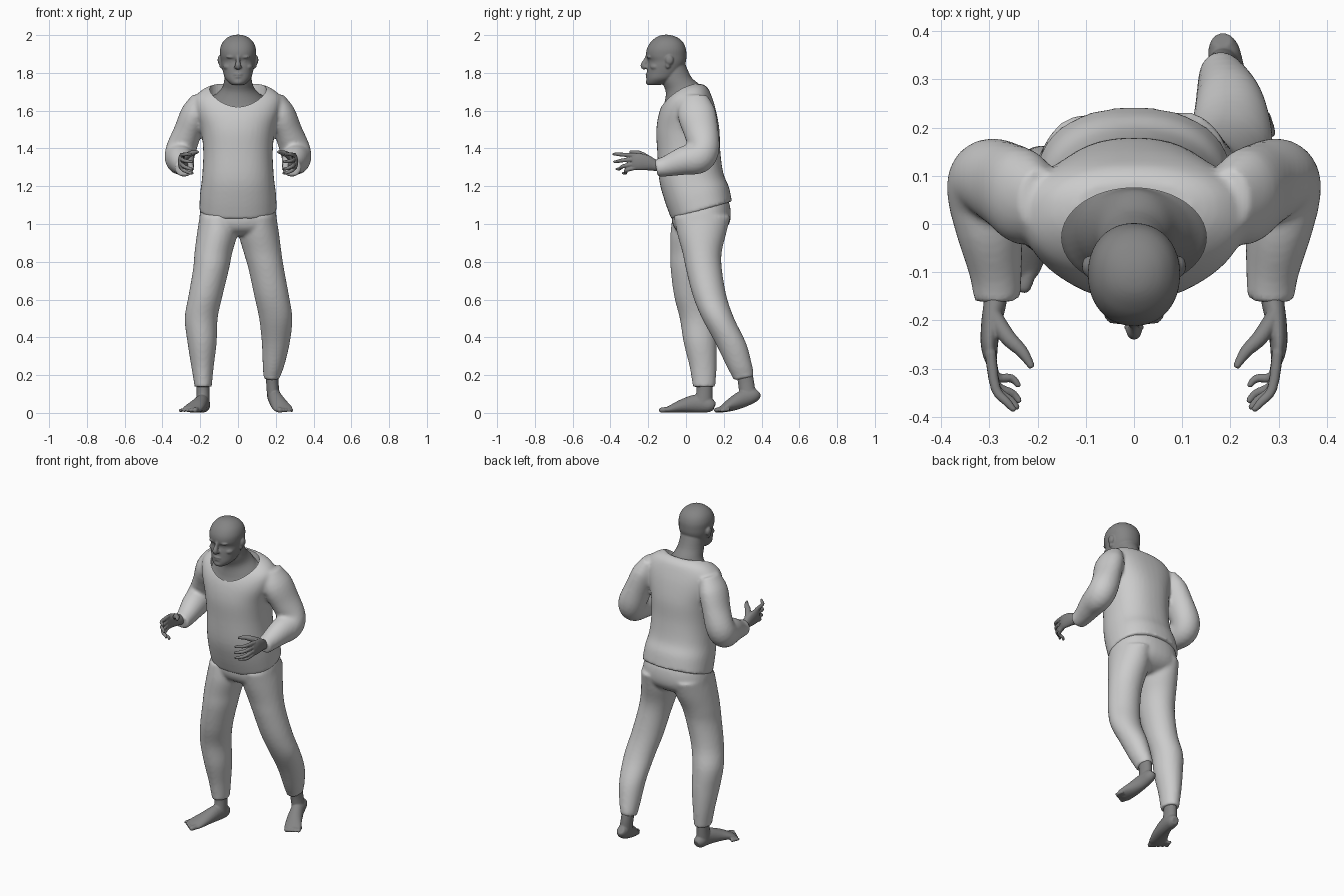
import bpy, bmesh, math
from mathutils import Vector, Matrix

skin = bpy.data.materials.new("skin")
skin.diffuse_color = (0.23, 0.23, 0.23, 1)


def smooth_rows(rows, k=4):
    """Catmull-Rom interpolation of ring rows."""
    out = []
    for i in range(len(rows) - 1):
        p0, p1, p2 = rows[max(i - 1, 0)], rows[i], rows[i + 1]
        p3 = rows[min(i + 2, len(rows) - 1)]
        for j in range(k):
            t = j / k
            out.append([0.5 * (2 * b + (c - a) * t + (2 * a - 5 * b + 4 * c - d) * t * t
                               + (3 * b - a - 3 * c + d) * t ** 3)
                        for a, b, c, d in zip(p0, p1, p2, p3)])
    out.append(list(rows[-1]))
    return out


def skin_rings(bm, rings):
    loops = [[bm.verts.new(p) for p in r] for r in rings]
    for a, b in zip(loops, loops[1:]):
        n = len(a)
        for i in range(n):
            bm.faces.new((a[i], a[(i + 1) % n], b[(i + 1) % n], b[i]))
    bm.faces.new(loops[0])
    bm.faces.new(loops[-1][::-1])


def circle(n, e=2.0):
    f = lambda v: math.copysign(abs(v) ** (2 / e), v)
    return [(f(math.cos(2 * math.pi * i / n)), f(math.sin(2 * math.pi * i / n))) for i in range(n)]


def stack(bm, rows, e=2.0, n=40):
    """Level rings: x, y, z, half width, half depth, slope towards the back."""
    skin_rings(bm, [[(x + a * c, y + b * s, z + k * b * s) for c, s in circle(n, e)]
                    for x, y, z, a, b, k in smooth_rows(rows)])


def tube(bm, rows, n=20):
    """Rings square to a path: x, y, z, half width, half height."""
    rows = smooth_rows(rows)
    pts = [Vector(r[:3]) for r in rows]
    rings = []
    for i, r in enumerate(rows):
        t = (pts[min(i + 1, len(pts) - 1)] - pts[max(i - 1, 0)]).normalized()
        s = (Vector((1, 0, 0)) - t * t.x).normalized()
        w = t.cross(s)
        rings.append([pts[i] + s * r[3] * c + w * r[4] * q for c, q in circle(n)])
    skin_rings(bm, rings)


def ball(bm, c, s):
    m = Matrix.Translation(c) @ Matrix.Diagonal((*s, 1))
    bmesh.ops.create_uvsphere(bm, u_segments=20, v_segments=12, radius=1, matrix=m)


def finish(bm, name, voxel, iters, mat=None):
    bmesh.ops.recalc_face_normals(bm, faces=bm.faces)
    me = bpy.data.meshes.new(name)
    bm.to_mesh(me)
    bm.free()
    ob = bpy.data.objects.new(name, me)
    bpy.context.collection.objects.link(ob)
    if mat:
        me.materials.append(mat)
    r = ob.modifiers.new("fuse", 'REMESH')
    r.mode, r.voxel_size, r.use_smooth_shade = 'VOXEL', voxel, True
    s = ob.modifiers.new("soften", 'SMOOTH')
    s.factor, s.iterations = 0.5, iters
    return ob


# Shirt: torso and two bent sleeves
bm = bmesh.new()
stack(bm, [(0, .083, 1.072, .205, .160, .30), (0, .057, 1.16, .201, .170, .22),
           (0, .028, 1.25, .190, .170, .10), (0, .015, 1.38, .184, .167, 0),
           (0, .010, 1.50, .196, .167, 0), (0, .010, 1.60, .225, .149, 0),
           (0, .018, 1.67, .228, .120, 0), (0, .032, 1.718, .178, .085, 0),
           (0, .040, 1.74, .12, .05, 0)], e=2.3)
for s in (-1, 1):
    tube(bm, [(s * .195, .045, 1.67, .045, .07), (s * .228, .055, 1.59, .072, .10),
              (s * .266, .08, 1.49, .074, .092), (s * .300, .095, 1.40, .080, .082),
              (s * .310, .065, 1.352, .078, .085), (s * .300, -.01, 1.335, .070, .076),
              (s * .287, -.10, 1.307, .055, .056), (s * .284, -.157, 1.295, .049, .046)], 28)
shirt = finish(bm, "shirt", .010, 5)

# Neck opening cut from the shirt
bpy.ops.mesh.primitive_cylinder_add(vertices=64, radius=1, depth=.5, location=(0, -.028, 1.80))
cutter = bpy.context.object
cutter.name = "neck_opening_cutter"
cutter.scale = (.15, .103, 1)
cutter.hide_render = True
cutter.display_type = 'WIRE'
cut = shirt.modifiers.new("neck_opening", 'BOOLEAN')
cut.object, cut.operation, cut.solver = cutter, 'DIFFERENCE', 'EXACT'

# Trousers: pelvis, forward leg (-x) and trailing leg (+x)
bm = bmesh.new()
stack(bm, [(0, .065, 1.17, .17, .135, 0), (0, .080, 1.10, .193, .152, 0),
           (0, .080, 1.02, .206, .155, 0), (0, .075, .97, .195, .13, 0),
           (0, .07, .94, .12, .08, 0)], e=2.3)
stack(bm, [(-.105, .078, 1.04, .098, .150, 0), (-.11, .060, .95, .107, .142, 0),
           (-.13, .040, .85, .100, .122, 0), (-.143, .030, .76, .095, .111, 0),
           (-.172, .035, .62, .090, .098, 0), (-.195, .060, .50, .087, .093, 0),
           (-.190, .075, .37, .077, .087, 0), (-.188, .090, .25, .060, .072, 0),
           (-.185, .095, .16, .048, .062, 0), (-.185, .095, .138, .046, .060, 0)])
stack(bm, [(.105, .085, 1.04, .098, .150, 0), (.11, .083, .95, .107, .130, 0),
           (.13, .085, .85, .100, .104, 0), (.15, .095, .76, .094, .095, 0),
           (.178, .125, .62, .092, .089, 0), (.200, .170, .50, .088, .085, 0),
           (.200, .237, .37, .074, .081, 0), (.188, .283, .25, .057, .066, .1),
           (.180, .302, .20, .046, .056, .2), (.180, .306, .182, .044, .053, .2)])
finish(bm, "trousers", .010, 5)

# Head and neck: x, y from front and back limits
bm = bmesh.new()
head = [(1.735, .028, -.20, -.14), (1.747, .047, -.208, -.10), (1.77, .068, -.209, -.06),
        (1.80, .078, -.207, -.03), (1.835, .086, -.204, -.010), (1.862, .090, -.200, 0),
        (1.89, .094, -.211, .002), (1.925, .095, -.208, 0), (1.958, .084, -.191, -.013),
        (1.983, .062, -.165, -.038), (1.997, .035, -.14, -.07), (2.002, .012, -.115, -.095)]
stack(bm, [(0, (f + b) / 2, z, w, (b - f) / 2, 0) for z, w, f, b in head], e=2.15)
stack(bm, [(0, -.065, 1.85, .066, .060, 0), (0, -.050, 1.77, .072, .078, .1),
           (0, -.020, 1.72, .085, .087, .25), (0, -.020, 1.675, .122, .096, .4),
           (0, -.025, 1.63, .160, .116, .5), (0, 0, 1.50, .12, .11, 0)])
tube(bm, [(0, -.200, 1.892, .009, .012), (0, -.212, 1.865, .010, .014),
          (0, -.224, 1.838, .016, .017), (0, -.212, 1.823, .012, .010)], 16)
ball(bm, (0, -.203, 1.792), (.025, .012, .007))
ball(bm, (0, -.202, 1.779), (.022, .012, .007))
ball(bm, (0, -.196, 1.752), (.026, .017, .016))
for s in (-1, 1):
    ball(bm, (s * .034, -.192, 1.884), (.028, .017, .008))   # brow
    ball(bm, (s * .033, -.182, 1.862), (.014, .014, .010))   # eye
    ball(bm, (s * .050, -.160, 1.832), (.028, .030, .018))   # cheekbone
    ball(bm, (s * .012, -.213, 1.831), (.009, .010, .008))   # nostril
    ball(bm, (s * .094, -.088, 1.868), (.014, .022, .026))   # ear
    ball(bm, (s * .089, -.096, 1.843), (.010, .014, .020))   # ear lobe
finish(bm, "head_and_neck", .005, 2, skin)

# Hands: palms facing inwards, fingers curling in
for s, side in ((-1, "right"), (1, "left")):
    bm = bmesh.new()
    tube(bm, [(s * .286, -.10, 1.302, .026, .030), (s * .288, -.16, 1.310, .024, .030),
              (s * .296, -.205, 1.323, .021, .040), (s * .300, -.25, 1.330, .018, .045),
              (s * .297, -.283, 1.331, .013, .042)])
    for z0, z1, x1, y1 in ((1.365, 1.370, .247, -.388), (1.343, 1.330, .240, -.384),
                           (1.320, 1.292, .236, -.370), (1.299, 1.270, .238, -.338)):
        ym = (-.27 + y1) / 2
        tube(bm, [(s * .298, -.265, z0, .012, .012), (s * .287, ym - .012, (z0 + z1) / 2, .0105, .0105),
                  (s * (x1 + .016), y1 + .018, z1, .009, .009), (s * x1, y1, z1, .006, .006)], 12)
    tube(bm, [(s * .292, -.19, 1.338, .018, .020), (s * .262, -.235, 1.366, .017, .017),
              (s * .232, -.265, 1.378, .013, .013), (s * .211, -.298, 1.382, .007, .007)], 12)
    finish(bm, side + "_hand", .004, 2, skin)


# Feet: ankle, sole path, five toes between big and little toe
def foot(name, ankle, sole, big, little, reach):
    bm = bmesh.new()
    stack(bm, ankle, n=24)
    tube(bm, sole)
    for i in range(5):
        t = i / 4
        tip = Vector(big).lerp(Vector(little), t)
        root = tip - Vector(reach)
        r = .016 - .006 * min(1, t * 1.6)
        rows = [(*root.lerp(tip, q), r * m, r * m * .9) for q, m in ((0, 1), (.55, 1), (.85, .9), (1, .5))]
        tube(bm, rows, 12)
    finish(bm, name, .005, 2, skin)


foot("right_foot",
     [(-.185, .097, .20, .036, .044, 0), (-.185, .098, .12, .034, .042, 0), (-.185, .09, .05, .036, .05, 0)],
     [(-.178, .150, .032, .020, .022), (-.181, .125, .040, .034, .038), (-.190, .06, .050, .037, .048),
      (-.213, -.015, .038, .045, .036), (-.240, -.075, .022, .052, .021), (-.250, -.098, .017, .046, .014)],
     (-.232, -.142, .014), (-.308, -.085, .012), (-.018, -.055, -.004))
foot("left_foot",
     [(.180, .303, .24, .034, .042, 0), (.182, .318, .16, .033, .042, .2), (.187, .325, .10, .034, .042, .3)],
     [(.182, .382, .112, .020, .022), (.186, .360, .096, .033, .038), (.197, .305, .076, .037, .045),
      (.217, .245, .046, .045, .036), (.238, .200, .024, .050, .021), (.246, .182, .018, .045, .014)],
     (.226, .150, .013), (.288, .180, .012), (.016, -.050, -.006))
